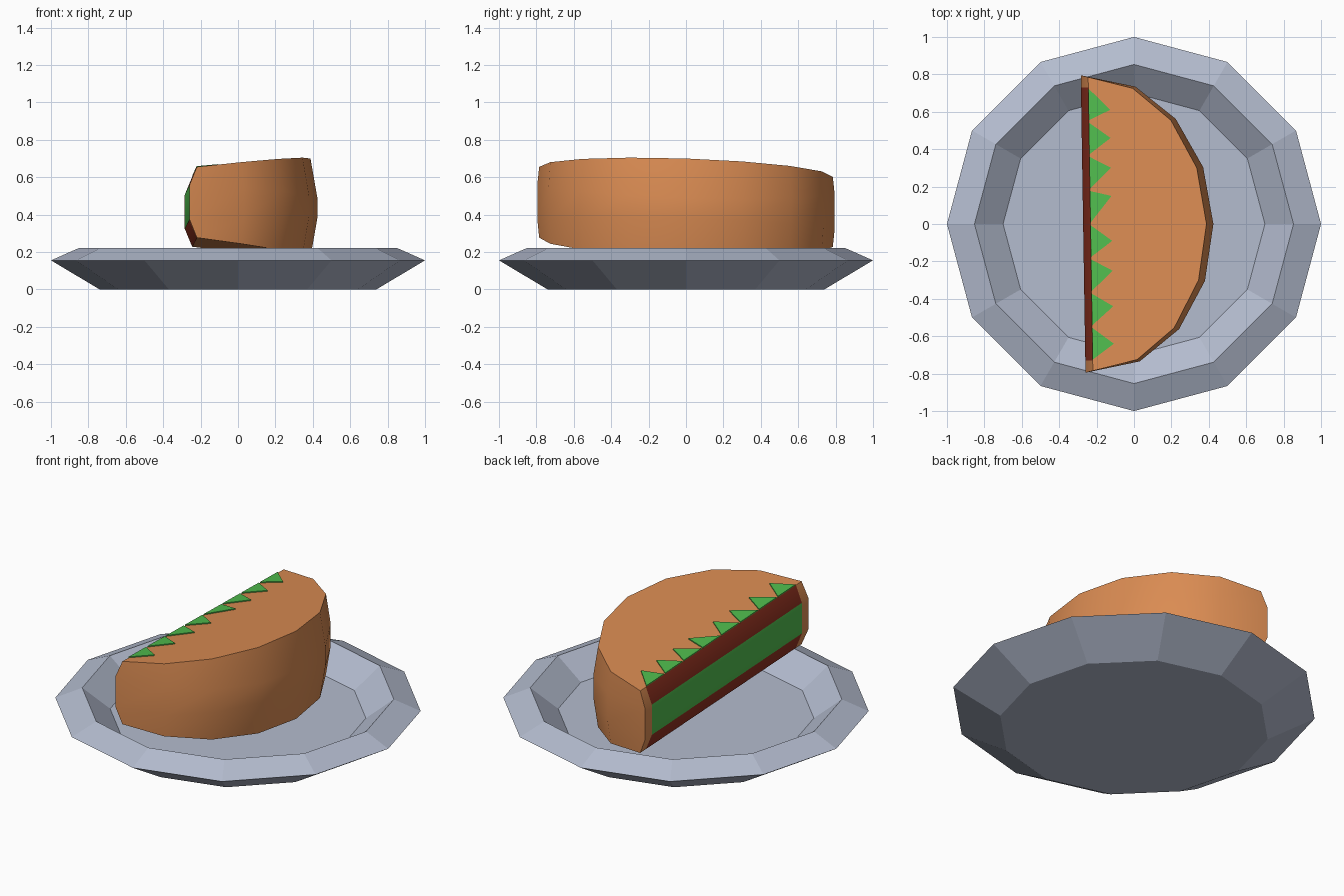
import bpy, bmesh, math

if "Cube" in bpy.data.objects:
    bpy.data.objects.remove(bpy.data.objects["Cube"])


def material(name, rgb):
    m = bpy.data.materials.new(name)
    m.diffuse_color = (*rgb, 1)
    m.use_nodes = True
    m.node_tree.nodes["Principled BSDF"].inputs["Base Color"].default_value = m.diffuse_color
    return m


GREY = material("plate grey", (0.456, 0.503, 0.623))
BREAD = material("bread brown", (0.70, 0.26, 0.085))
MEAT = material("filling red", (0.27, 0.030, 0.014))
GREEN = material("lettuce green", (0.080, 0.50, 0.075))


def finish(name, bm, mats):
    bmesh.ops.recalc_face_normals(bm, faces=bm.faces)
    me = bpy.data.meshes.new(name)
    bm.to_mesh(me)
    bm.free()
    for m in mats:
        me.materials.append(m)
    ob = bpy.data.objects.new(name, me)
    bpy.context.collection.objects.link(ob)
    return ob


# Plate: twelve-sided turned profile
bm = bmesh.new()
rings = []
for r, z in [(0.74, 0), (1.0, 0.155), (0.853, 0.22), (0.70, 0.10)]:
    rings.append([bm.verts.new((r * math.cos(i * math.pi / 6), r * math.sin(i * math.pi / 6), z))
                  for i in range(12)])
for a, b in zip(rings, rings[1:]):
    for i in range(12):
        j = (i + 1) % 12
        bm.faces.new((a[i], a[j], b[j], b[i]))
bm.faces.new(rings[0])
bm.faces.new(rings[-1])
finish("plate", bm, [GREY])


def height(x, y, f):
    """Height inside the wedge: f = 0 on the underside, 1 on the top."""
    low = 0.222 - 0.13 * x - 0.033 * y
    high = 0.655 + 0.115 * x - 0.032 * y
    return low + (high - low) * f


def skew(x, y):
    return x - 0.016 * y


# Bread: half-round wedge with a bulging edge; the cut side carries the filling bands
bm = bmesh.new()
rings = []
for level in range(4):
    mid = level in (1, 2)
    depth, half = (0.657, 0.795) if mid else (0.62, 0.785)
    cut_x = -0.272 if mid else -0.2325
    pts = []
    for i in range(9):
        a = math.radians(-90 + 22.5 * i)
        x = cut_x if i in (0, 8) else -0.2325 + depth * math.cos(a)
        pts.append((x, half * math.sin(a)))
    pts += [(cut_x, 0.73), (cut_x, -0.73)]
    ring = []
    for x, y in pts:
        t = max(0, (x + 0.25) / 0.67)
        f = (0, 0.25 + 0.15 * t, 0.75 - 0.15 * t, 1)[level]
        x = skew(x, y)
        ring.append(bm.verts.new((x, y, height(x, y, f))))
    rings.append(ring)
n = len(rings[0])
for level in range(3):
    a, b = rings[level], rings[level + 1]
    for i in range(n):
        j = (i + 1) % n
        face = bm.faces.new((a[i], a[j], b[j], b[i]))
        if i == 9:  # middle of the cut side
            face.material_index = 2 if level == 1 else 1
bm.faces.new(rings[0])
bm.faces.new(rings[-1])
bread = finish("filled_bread", bm, [BREAD, MEAT, GREEN])
bpy.context.view_layer.objects.active = bread
bread.select_set(True)
bpy.ops.object.shade_smooth_by_angle(angle=math.radians(35))

# Lettuce: thin pointed leaves lying along the cut edge
bm = bmesh.new()
tips = [0.61, 0.46, 0.30, 0.15, -0.09, -0.25, -0.44, -0.64]
for k, tip in enumerate(tips):
    mid = 0.64 - k * 1.28 / 7
    outline = [(-0.2325, mid + 0.085), (-0.2325, mid - 0.085), (-0.118, tip)]
    layers = []
    for lift in (0.0, 0.006):
        layers.append([bm.verts.new((skew(x, y), y, height(skew(x, y), y, 1) + lift))
                       for x, y in outline])
    lo, hi = layers
    bm.faces.new(lo)
    bm.faces.new(hi)
    for i in range(3):
        j = (i + 1) % 3
        bm.faces.new((lo[i], lo[j], hi[j], hi[i]))
finish("lettuce_tips", bm, [GREEN])
